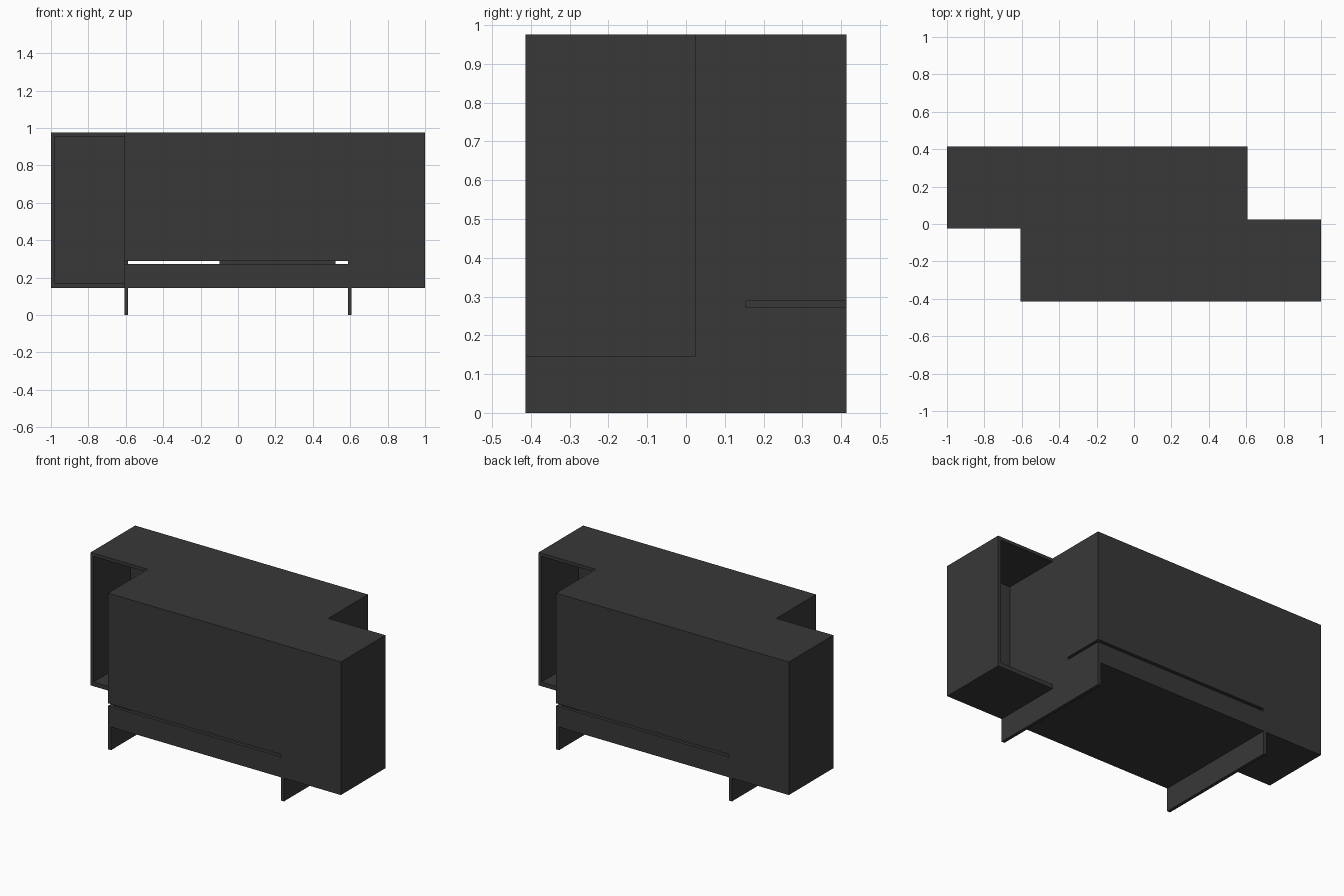
import bpy, bmesh, math
from mathutils import Matrix

if "Cube" in bpy.data.objects:
    bpy.data.objects.remove(bpy.data.objects["Cube"])

dark = bpy.data.materials.new("charcoal")
dark.diffuse_color = (0.04, 0.04, 0.04, 1)
dark.use_nodes = True
dark.node_tree.nodes["Principled BSDF"].inputs["Base Color"].default_value = dark.diffuse_color


def prism(name, pts, axis, lo, hi, turn=False):
    """Extrude a flat profile along an axis; turn spins it half way round z."""
    place = {"x": lambda a, b, c: (c, a, b),
             "y": lambda a, b, c: (a, c, b),
             "z": lambda a, b, c: (a, b, c)}[axis]
    bm = bmesh.new()
    face = bm.faces.new([bm.verts.new(place(a, b, lo)) for a, b in pts])
    ext = bmesh.ops.extrude_face_region(bm, geom=[face])
    top = [v for v in ext["geom"] if isinstance(v, bmesh.types.BMVert)]
    bmesh.ops.translate(bm, verts=top, vec=place(0, 0, hi - lo))
    if turn:
        bmesh.ops.transform(bm, matrix=Matrix.Rotation(math.pi, 4, "Z"), verts=bm.verts)
    bmesh.ops.recalc_face_normals(bm, faces=bm.faces)
    me = bpy.data.meshes.new(name)
    bm.to_mesh(me)
    bm.free()
    me.materials.append(dark)
    ob = bpy.data.objects.new(name, me)
    bpy.context.collection.objects.link(ob)
    return ob


def rect(a0, a1, b0, b1):
    return [(a0, b0), (a1, b0), (a1, b1), (a0, b1)]


S, I, D, M = 0.607, 0.587, 0.414, 0.024      # side, inner side, depth, step
BOT, FLOOR, CEIL, TOP = 0.145, 0.172, 0.955, 0.975
Z0, Z1 = 0.272, 0.288                        # slot heights

# stepped top and bottom boards
plan = [(-1, -M), (-S, -M), (-S, -D), (1, -D), (1, M), (S, M), (S, D), (-1, D)]
prism("top_board", plan, "z", CEIL, TOP)
prism("bottom_board", plan, "z", BOT, FLOOR)

# two identical halves, one turned half way round
for side, turn in (("back", False), ("front", True)):
    # closed end of the cubby wing
    prism(side + "_end_panel", rect(-M, D, FLOOR, CEIL), "x", -1, -0.98, turn)
    # long face with a slot open at one end
    prism(side + "_long_panel",
          [(-0.98, FLOOR), (I, FLOOR), (I, Z0), (-I, Z0),
           (-I, Z1), (I, Z1), (I, CEIL), (-0.98, CEIL)], "y", D - 0.02, D, turn)
    # inner back of the open cubby
    prism(side + "_cubby_back", rect(-0.98, -I, FLOOR, CEIL), "y", 0.342, 0.362, turn)
    # slotted divider running down to the floor as a leg
    prism(side + "_divider_leg",
          [(-D, 0), (D, 0), (D, Z0), (0.155, Z0), (0.155, Z1), (D, Z1),
           (D, CEIL), (-D + 0.02, CEIL), (-D + 0.02, BOT), (-D, BOT)],
          "x", I, S, turn)

# block inside the hollow core, glimpsed through the slots
prism("inner_block", rect(-0.1, 0.52, -0.1, 0.1), "z", FLOOR, 0.5)
